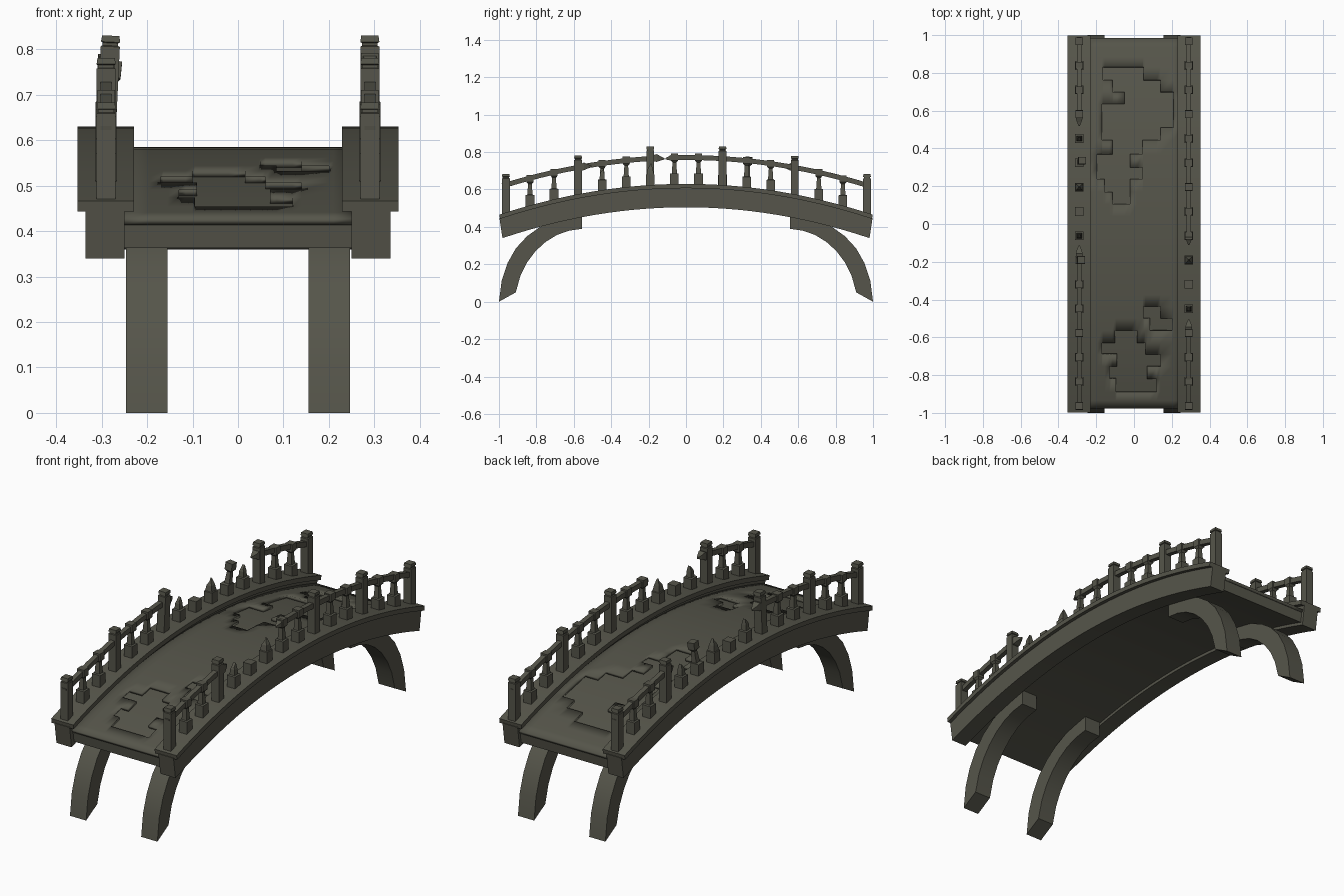
import bpy, bmesh, math
from mathutils import Matrix, Vector

if "Cube" in bpy.data.objects:
    bpy.data.objects.remove(bpy.data.objects["Cube"])

stone = bpy.data.materials.new("dark olive stone")
stone.diffuse_color = (0.092, 0.091, 0.069, 1)
stone.use_nodes = True
stone.node_tree.nodes["Principled BSDF"].inputs["Base Color"].default_value = stone.diffuse_color


def arch(y):
    """Height of the arched kerb top at y."""
    return 0.63 - 0.165 * y * y


def finish(name, bm):
    bmesh.ops.recalc_face_normals(bm, faces=bm.faces)
    me = bpy.data.meshes.new(name)
    bm.to_mesh(me)
    bm.free()
    ob = bpy.data.objects.new(name, me)
    bpy.context.collection.objects.link(ob)
    me.materials.append(stone)
    return ob


def smooth(ob, angle=30):
    bpy.ops.object.select_all(action='DESELECT')
    ob.select_set(True)
    bpy.context.view_layer.objects.active = ob
    bpy.ops.object.shade_smooth_by_angle(angle=math.radians(angle))


def loft(name, rings):
    """Closed tube through rings of equal point count, capped."""
    bm = bmesh.new()
    vs = [[bm.verts.new(p) for p in r] for r in rings]
    n = len(vs[0])
    for a, b in zip(vs, vs[1:]):
        for i in range(n):
            j = (i + 1) % n
            bm.faces.new((a[i], a[j], b[j], b[i]))
    bm.faces.new(vs[0])
    bm.faces.new(vs[-1])
    return finish(name, bm)


def arched_bar(name, x0, x1, lo, hi, y0, y1, steps=28):
    """Rectangular bar that follows the arch."""
    rings = []
    for k in range(steps + 1):
        y = y0 + (y1 - y0) * k / steps
        rings.append([(x, y * (1 + 0.15 * o), arch(y) + o)
                      for x, o in ((x0, lo), (x1, lo), (x1, hi), (x0, hi))])
    ob = loft(name, rings)
    smooth(ob)
    return ob


def square_turned(name, profile, x, y, lean=(0, 0), chip=0):
    """Square-section upright from (height, half width) pairs."""
    rot = Matrix.Rotation(lean[0], 3, 'X') @ Matrix.Rotation(lean[1], 3, 'Y')
    rings = []
    for n, (h, r) in enumerate(profile):
        last = n == len(profile) - 1
        ring = []
        for sx, sy in ((-1, -1), (1, -1), (1, 1), (-1, 1)):
            z = h + (chip * sy if last else 0)
            m = rot if h > 0.056 else Matrix.Identity(3)
            ring.append(m @ Vector((sx * r, sy * r, z)) + Vector((x, y, arch(y))))
        rings.append(ring)
    return loft(name, rings)


# Kerb beams with overhanging caps
for s, side in ((-1, "left"), (1, "right")):
    arched_bar(side + "_beam", s * 0.25, s * 0.335, -0.125, -0.018, -1, 1)
    arched_bar(side + "_beam_cap", s * 0.229, s * 0.353, -0.023, 0, -0.998, 0.998)

# Deck slab below the paving
arched_bar("deck_slab", -0.251, 0.251, -0.11, -0.058, -0.978, 0.985)

# Paving layer with stepped missing patches: y top, y bottom, x min, x max
missing = [(.832, .763, -.165, .05), (.763, .70, -.115, .14), (.70, .637, -.05, .21),
           (.637, .51, -.17, .21), (.51, .445, -.17, .14), (.445, .37, -.115, .045),
           (.37, .30, -.195, -.02), (.30, .237, -.195, .045), (.237, .17, -.155, -.02),
           (.17, .105, -.115, -.02), (-.437, -.50, .05, .14), (-.50, -.565, .085, .2),
           (-.565, -.63, -.1, .015), (-.63, -.69, -.17, .06), (-.69, -.755, -.09, .14),
           (-.755, -.82, -.13, .07), (-.82, -.89, -.095, .12)]
xs = sorted({-.251, .251} | {m[2] for m in missing} | {m[3] for m in missing})
ys = sorted({-.978, -.935, .985, .935, .885, .573, .04, -.03, -.1, -.17, -.24, -.31, -.375}
            | {m[0] for m in missing} | {m[1] for m in missing})
bm = bmesh.new()
grid = [[bm.verts.new((x, y, arch(y) - 0.045)) for x in xs] for y in ys]
for j in range(len(ys) - 1):
    for i in range(len(xs) - 1):
        cx, cy = (xs[i] + xs[i + 1]) / 2, (ys[j] + ys[j + 1]) / 2
        if not any(b < cy < t and l < cx < r for t, b, l, r in missing):
            bm.faces.new((grid[j][i], grid[j][i + 1], grid[j + 1][i + 1], grid[j + 1][i]))
bmesh.ops.delete(bm, geom=[v for v in bm.verts if not v.link_faces], context='VERTS')
paving = finish("deck_paving", bm)
if paving.data.polygons[0].normal.z < 0:
    paving.data.flip_normals()
sol = paving.modifiers.new("thickness", 'SOLIDIFY')
sol.thickness = 0.014
sol.offset = -1
smooth(paving)

# Curved legs: outer and inner edge points in (y, z) for the front
outer = [(-1, .0), (-.985, .115), (-.955, .205), (-.91, .285), (-.85, .35),
         (-.78, .40), (-.69, .44), (-.555, .475)]
inner = [(-.91, .05), (-.885, .14), (-.85, .21), (-.805, .27), (-.75, .32),
         (-.69, .357), (-.625, .38), (-.555, .39)]
for s, side in ((-1, "left"), (1, "right")):
    for d, end in ((1, "front"), (-1, "back")):
        rings = [[(s * .155, d * a[0], a[1]), (s * .246, d * a[0], a[1]),
                  (s * .246, d * b[0], b[1]), (s * .155, d * b[0], b[1])]
                 for a, b in zip(outer, inner)]
        smooth(loft(f"{end}_{side}_leg", rings))

# Railing uprights: every third is a tall post, the middle ones are broken
block = [(-.01, .023), (.055, .023)]
post = [(-.01, .021), (.182, .021), (.184, .017), (.19, .017), (.192, .021), (.206, .019)]
baluster = block + [(.057, .014), (.115, .010), (.125, .019), (.162, .019)]
stump = block + [(.057, .014), (.085, .012), (.105, .007)]
wedge = block + [(.057, .019), (.085, .014), (.11, .004)]
pitch = 0.1287
broken = {-1: {7: stump, 8: block, 9: wedge, 11: stump},
          1: {4: stump, 5: block, 6: wedge}}
for s, side in ((-1, "left"), (1, "right")):
    for i in range(16):
        y = -0.963 + pitch * i
        x = s * 0.29
        if i in broken[s]:
            prof = broken[s][i]
            square_turned(f"{side}_broken_stump_{i}", prof, x, y,
                          chip=0 if prof is block else .008)
        elif i % 3 == 0:
            lean = (0, .05) if (s, i) == (-1, 6) else (0, 0)
            square_turned(f"{side}_post_{i}", post, x, y, lean)
        else:
            lean = (-.08, .1) if (s, i) == (-1, 10) else (0, 0)
            square_turned(f"{side}_baluster_{i}", baluster, x, y, lean)


# Handrails with splintered ends at the gap
def splinter(name, x, y, d):
    rings = []
    for t, w, lo, hi in ((0, .015, .125, .158), (.025, .018, .122, .163),
                         (.045, .012, .128, .15), (.065, .003, .133, .14)):
        yy = y + d * t
        rings.append([(x - w, yy, arch(yy) + lo), (x + w, yy, arch(yy) + lo),
                      (x + w, yy, arch(yy) + hi), (x - w, yy, arch(yy) + hi)])
    loft(name, rings)


for side, x, y0, y1, tip, d in (("left_front", -.29, -.963, -.18, -.18, 1),
                                ("left_back", -.29, .585, .967, .585, -1),
                                ("right_front", .29, -.963, -.57, -.57, 1),
                                ("right_back", .29, -.05, .967, -.045, -1)):
    arched_bar(side + "_handrail", x - .012, x + .012, .128, .154, y0, y1, 12)
    splinter(side + "_handrail_break", x, tip, d)
